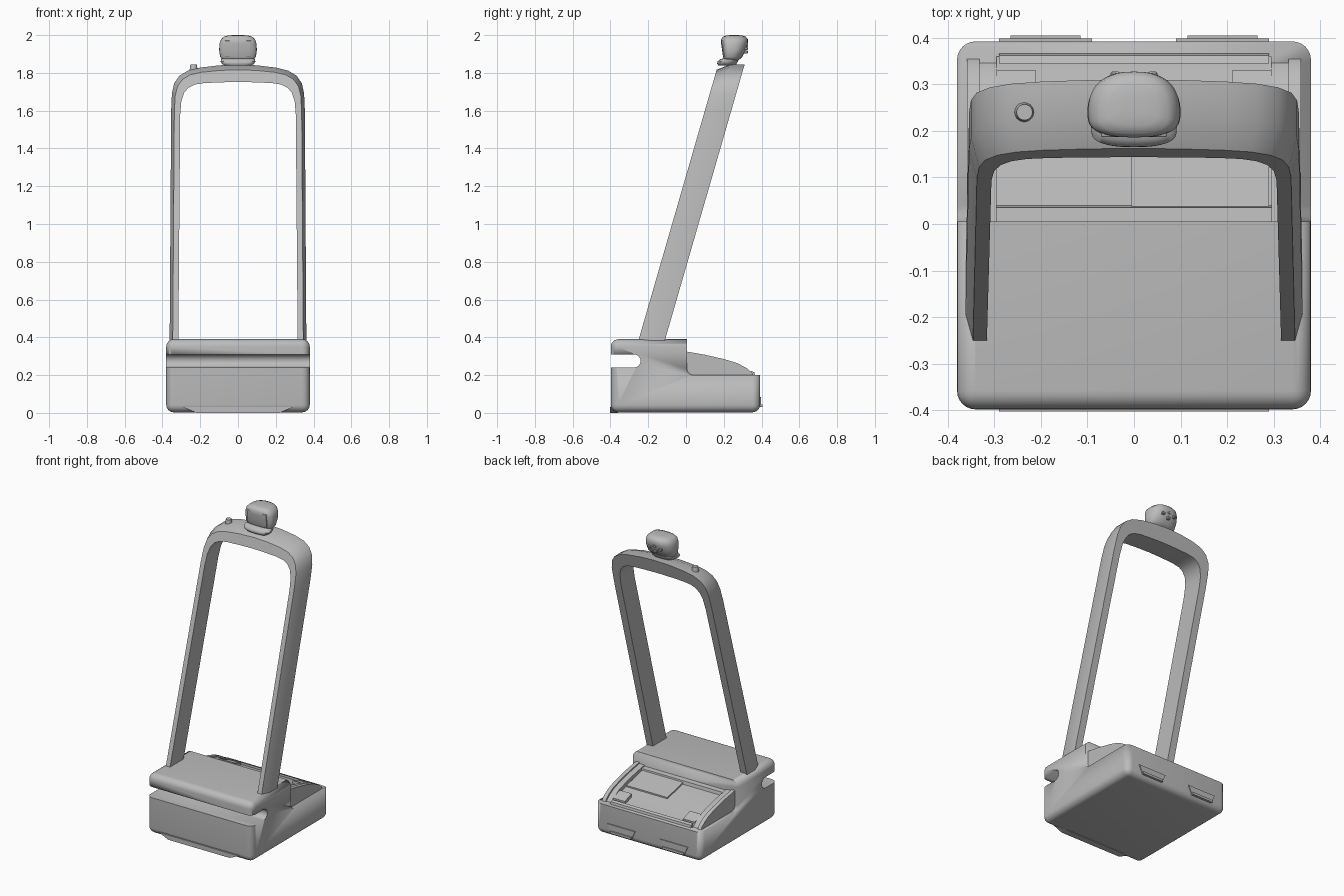
import bpy, bmesh, math
from mathutils import Vector

cube = bpy.data.objects.get("Cube")
if cube:
    bpy.data.objects.remove(cube, do_unlink=True)

grey = bpy.data.materials.new("plain grey")
grey.use_nodes = True
grey.diffuse_color = (0.5, 0.5, 0.5, 1)
grey.node_tree.nodes["Principled BSDF"].inputs["Base Color"].default_value = (0.5, 0.5, 0.5, 1)


def make(name, bm, angle=35):
    bmesh.ops.recalc_face_normals(bm, faces=bm.faces[:])
    mesh = bpy.data.meshes.new(name)
    bm.to_mesh(mesh)
    bm.free()
    mesh.materials.append(grey)
    ob = bpy.data.objects.new(name, mesh)
    bpy.context.collection.objects.link(ob)
    bpy.ops.object.select_all(action='DESELECT')
    bpy.context.view_layer.objects.active = ob
    ob.select_set(True)
    bpy.ops.object.shade_smooth_by_angle(angle=math.radians(angle))
    return ob


def side_prism(name, profile, x0, x1, bevel=0):
    """Extrude a (y, z) profile along x."""
    bm = bmesh.new()
    face = bm.faces.new([bm.verts.new((x0, y, z)) for y, z in profile])
    ext = bmesh.ops.extrude_face_region(bm, geom=[face])["geom"]
    bmesh.ops.translate(bm, vec=(x1 - x0, 0, 0),
                        verts=[g for g in ext if isinstance(g, bmesh.types.BMVert)])
    if bevel:
        sharp = [e for e in bm.edges if e.calc_face_angle(0) > 0.9]
        bmesh.ops.bevel(bm, geom=sharp, offset=bevel, segments=3, profile=0.5, affect='EDGES')
    return make(name, bm)


def box(name, lo, hi, bevel=0, segments=3):
    lo, hi = Vector(lo), Vector(hi)
    bm = bmesh.new()
    bmesh.ops.create_cube(bm, size=1)
    for v in bm.verts:
        v.co = (lo + hi) / 2 + v.co * (hi - lo)
    if bevel:
        bmesh.ops.bevel(bm, geom=bm.edges[:], offset=bevel, segments=segments,
                        profile=0.5, affect='EDGES')
    return make(name, bm)


def arc(cy, cz, r, a0, a1, n=8):
    angles = [math.radians(a0 + (a1 - a0) * i / n) for i in range(n + 1)]
    return [(cy + r * math.cos(a), cz + r * math.sin(a)) for a in angles]


def cut(ob, cutters):
    for c in cutters:
        mod = ob.modifiers.new("cut", 'BOOLEAN')
        mod.operation, mod.solver, mod.object = 'DIFFERENCE', 'EXACT', c
    dg = bpy.context.evaluated_depsgraph_get()
    mesh = bpy.data.meshes.new_from_object(ob.evaluated_get(dg))
    ob.modifiers.clear()
    ob.data = mesh
    for c in cutters:
        bpy.data.objects.remove(c, do_unlink=True)


# Base body with the front bumper slot and the lower rear deck
base = box("base_body", (-0.38, -0.398, 0.003), (0.38, 0.392, 0.39), 0.04, 6)
slot = side_prism("slot_cutter", [(-0.6, 0.24)] + arc(-0.275, 0.275, 0.035, -90, 90)
                  + [(-0.6, 0.31)], -0.6, 0.6)
step = side_prism("step_cutter", [(0.005, 0.6)] + arc(0.04, 0.235, 0.035, 180, 270)
                  + [(0.6, 0.2), (0.6, 0.6)], -0.6, 0.6)
cut(base, [slot, step])

# Rear bay: curved rails on both sides, lower sloping cover between them
rail_top = [(0.0, 0.325), (0.1, 0.308), (0.2, 0.285), (0.27, 0.264), (0.32, 0.238),
            (0.35, 0.212), (0.358, 0.19)]
for s, side in ((1, "left"), (-1, "right")):
    side_prism(f"bay_rail_outer_{side}", rail_top + [(0.0, 0.19)], s * 0.332, s * 0.358)
    side_prism(f"bay_rail_inner_{side}", [(y * 0.98, z - 0.008 if z > 0.2 else z) for y, z in rail_top]
               + [(0.0, 0.19)], s * 0.295, s * 0.332)
    # Slanted clips near the rear of the bay
    side_prism(f"bay_clip_{side}", [(0.26, 0.22), (0.26, 0.25), (0.33, 0.225), (0.33, 0.19)],
               s * 0.21, s * 0.295)
side_prism("bay_cover", [(0.0, 0.31), (0.035, 0.305), (0.04, 0.285), (0.2, 0.25),
                         (0.3, 0.215), (0.36, 0.205), (0.36, 0.19), (0.0, 0.19)], -0.295, 0.295)
side_prism("bay_panel", [(0.035, 0.296), (0.2, 0.259), (0.2, 0.245), (0.035, 0.28)], -0.005, 0.29)
side_prism("bay_rear_bar", [(0.345, 0.19), (0.345, 0.222), (0.362, 0.215), (0.368, 0.19)], -0.29, 0.29)


def trapezoid_plate(name, xc, top, bottom, z0, z1, y0, y1):
    bm = bmesh.new()
    rings = [[bm.verts.new(p) for p in ((xc - top, y, z1), (xc + top, y, z1),
                                        (xc + bottom, y, z0), (xc - bottom, y, z0))]
             for y in (y0, y1)]
    bm.faces.new(rings[0])
    bm.faces.new(rings[1])
    for i in range(4):
        j = (i + 1) % 4
        bm.faces.new((rings[0][i], rings[0][j], rings[1][j], rings[1][i]))
    make(name, bm)


# Low skid lip at the front and two grip flaps at the rear
trapezoid_plate("front_lip", 0, 0.29, 0.22, 0.0, 0.03, -0.403, -0.36)
for s, side in ((1, "left"), (-1, "right")):
    trapezoid_plate(f"rear_flap_{side}", s * 0.19, 0.10, 0.075, 0.03, 0.085, 0.38, 0.398)
    box(f"rear_flap_edge_{side}", (s * 0.19 - 0.075, 0.38, 0.03), (s * 0.19 + 0.075, 0.405, 0.045))

# Leaning portal frame: arch outlines in x and z, sheared backwards with height
LEAN = 0.289
outer = [(0.362, 0.37), (0.354, 1.60), (0.35, 1.69), (0.338, 1.745), (0.31, 1.785),
         (0.265, 1.812), (0.2, 1.828), (0.1, 1.84), (0, 1.844)]
inner = [(0.316, 0.37), (0.306, 1.58), (0.3, 1.65), (0.285, 1.695), (0.262, 1.722),
         (0.23, 1.738), (0.18, 1.746), (0.09, 1.75), (0, 1.752)]
front = [(x + (ix - x) * 0.35, z + (iz - z) * 0.3) for (x, z), (ix, iz) in zip(outer, inner)]


def full(points):
    return points + [(-x, z) for x, z in points[-2::-1]]


bm = bmesh.new()
rails = []
for points, depth in ((inner, -0.25), (front, -0.25), (outer, -0.19), (outer, -0.11), (inner, -0.11)):
    rails.append([bm.verts.new((x, depth + LEAN * (z - 0.39), z)) for x, z in full(points)])
for a, b in zip(rails, rails[1:] + rails[:1]):
    for i in range(len(a) - 1):
        bm.faces.new((a[i], a[i + 1], b[i + 1], b[i]))
for end in (0, -1):
    bm.faces.new([r[end] for r in rails])
make("portal_frame", bm, 30)


def lathe_d(name, levels, n=40):
    """Stack D-shaped rings: (z, half width, front y, back y)."""
    bm = bmesh.new()
    rings = []
    for z, w, yf, yb in levels:
        ring = []
        mid = yf + (yb - yf) * 0.4
        for i in range(n):
            a = 2 * math.pi * i / n
            c, s = math.cos(a), math.sin(a)
            power = 0.85 if s > 0 else 0.55
            ring.append(bm.verts.new((
                w * math.copysign(abs(c) ** 0.8, c),
                mid + (yb - mid if s > 0 else mid - yf) * math.copysign(abs(s) ** power, s), z)))
        rings.append(ring)
    for a, b in zip(rings, rings[1:]):
        for i in range(n):
            bm.faces.new((a[i], a[(i + 1) % n], b[(i + 1) % n], b[i]))
    bm.faces.new(rings[0])
    bm.faces.new(rings[-1])
    return make(name, bm, 50)


# Head unit with its chin, screen and rear sensors
lathe_d("head", [(1.862, 0.06, 0.215, 0.265), (1.868, 0.082, 0.203, 0.28), (1.885, 0.095, 0.196, 0.298),
                 (1.92, 0.1, 0.191, 0.316), (1.955, 0.098, 0.186, 0.327), (1.978, 0.09, 0.186, 0.327),
                 (1.992, 0.074, 0.195, 0.316), (1.998, 0.052, 0.212, 0.298), (2.0, 0.025, 0.235, 0.275)])
lathe_d("head_chin", [(1.838, 0.07, 0.172, 0.26), (1.848, 0.085, 0.165, 0.268),
                      (1.86, 0.092, 0.166, 0.275), (1.872, 0.09, 0.18, 0.278), (1.877, 0.075, 0.2, 0.26)])
side_prism("head_screen", [(0.197, 1.884), (0.186, 1.97), (0.2, 1.972), (0.21, 1.884)],
           -0.07, 0.07, 0.004)
for x, z in ((-0.04, 1.93), (0.0, 1.945), (0.04, 1.93), (0.0, 1.91)):
    box("head_rear_sensor", (x - 0.01, 0.28, z - 0.008), (x + 0.01, 0.327, z + 0.008), 0.003, 1)
box("head_top_slit", (-0.003, 0.245, 1.996), (0.003, 0.263, 2.0))

# Round push button on the arch
bm = bmesh.new()
bmesh.ops.create_cone(bm, cap_ends=True, segments=20, radius1=0.022, radius2=0.017, depth=0.035)
bmesh.ops.translate(bm, verts=bm.verts[:], vec=(-0.235, 0.24, 1.828))
make("push_button", bm)
